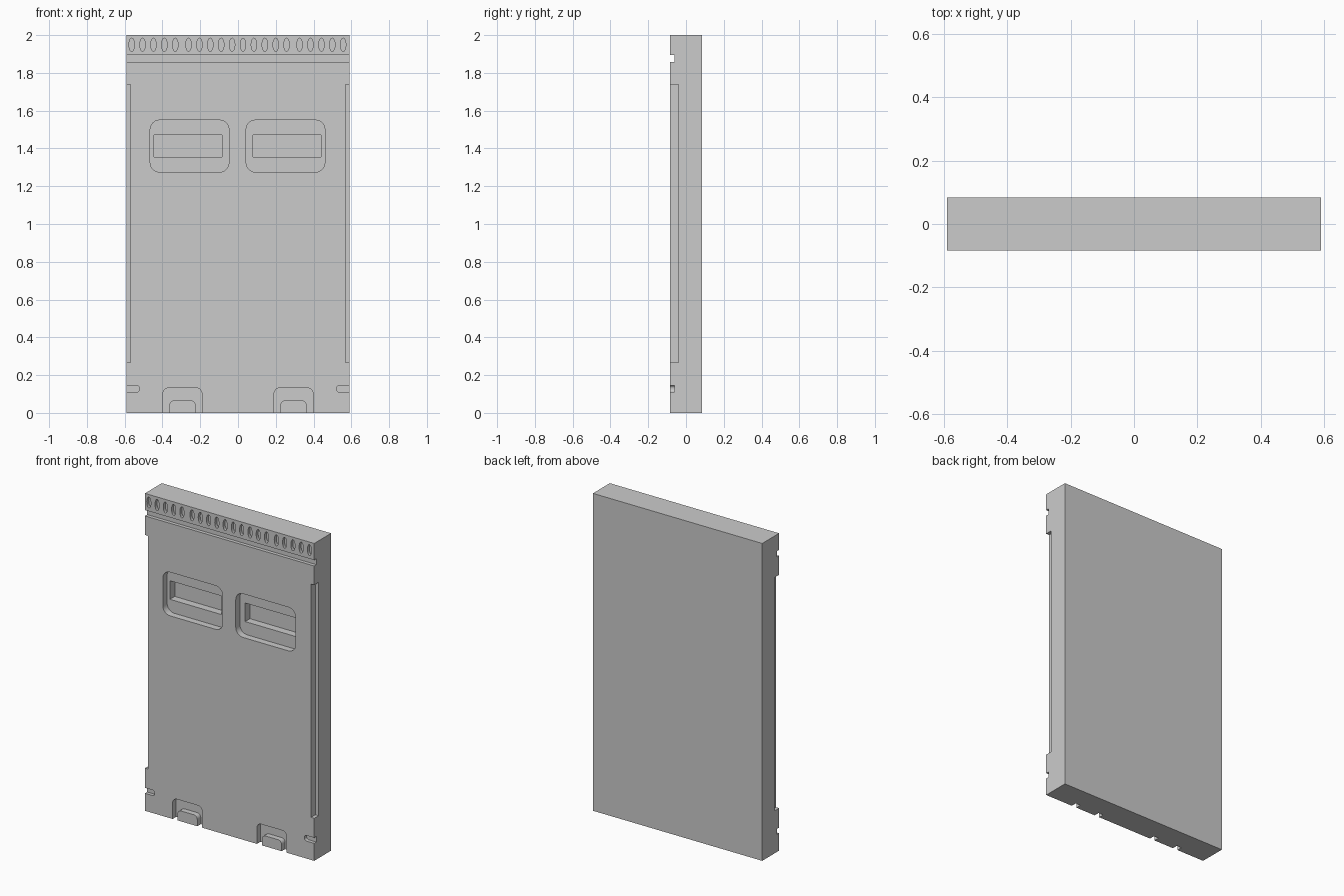
import bpy, bmesh
from math import cos, sin, pi, radians

if "Cube" in bpy.data.objects:
    bpy.data.objects.remove(bpy.data.objects["Cube"])

W, D, H = 0.59, 0.084, 2.0


def rounded(x0, x1, z0, z1, r, top_only=False, seg=6):
    """Rounded rectangle outline, counter-clockwise from the lower right."""
    pts = []
    corners = [(x1 - r, z0 + r, -90), (x1 - r, z1 - r, 0), (x0 + r, z1 - r, 90), (x0 + r, z0 + r, 180)]
    for i, (cx, cz, a) in enumerate(corners):
        if top_only and i in (0, 3):
            pts.append((x1 if i == 0 else x0, z0))
            continue
        for k in range(seg + 1):
            t = radians(a + 90 * k / seg)
            pts.append((cx + r * cos(t), cz + r * sin(t)))
    return pts


def rect(x0, x1, z0, z1):
    return [(x0, z0), (x1, z0), (x1, z1), (x0, z1)]


def prism(bm, pts, y0, y1):
    face = bm.faces.new([bm.verts.new((x, y0, z)) for x, z in pts])
    ext = bmesh.ops.extrude_face_region(bm, geom=[face])["geom"]
    bmesh.ops.translate(bm, vec=(0, y1 - y0, 0), verts=[v for v in ext if isinstance(v, bmesh.types.BMVert)])


def make_object(name, parts):
    """parts: list of (outline, y_start, y_end)"""
    bm = bmesh.new()
    for p in parts:
        prism(bm, *p)
    bmesh.ops.recalc_face_normals(bm, faces=bm.faces)
    me = bpy.data.meshes.new(name)
    bm.to_mesh(me)
    bm.free()
    ob = bpy.data.objects.new(name, me)
    bpy.context.collection.objects.link(ob)
    return ob


def cut(target, name, outlines):
    """outlines: list of (outline, depth from the front face)"""
    cutter = make_object(name, [(o, -D - 0.05, -D + d) for o, d in outlines])
    cutter.hide_render = True
    mod = target.modifiers.new(name, 'BOOLEAN')
    mod.operation, mod.solver, mod.object = 'DIFFERENCE', 'EXACT', cutter
    bpy.context.view_layer.objects.active = target
    bpy.ops.object.modifier_apply(modifier=mod.name)
    bpy.data.objects.remove(cutter)


# main slab
panel = make_object("panel", [(rect(-W, W, 0, H), -D, D)])

# row of oval dimples: groups of five, ten and five
front = []
for start, count in ((-0.563, 5), (-0.262, 10), (0.326, 5)):
    for i in range(count):
        cx = start + 0.0577 * i
        oval = [(cx + 0.0145 * cos(2 * pi * k / 16), 1.949 + 0.035 * sin(2 * pi * k / 16)) for k in range(16)]
        front.append((oval, 0.02))

# cross groove below the dimples
front.append((rect(-W - 0.1, W + 0.1, 1.858, 1.895), 0.022))

# outer window recesses
for x0, x1 in ((-0.465, -0.048), (0.043, 0.46)):
    front.append((rounded(x0, x1, 1.275, 1.55, 0.05), 0.042))

# side rebates, end slots and arched foot channels on both sides
for s in (-1, 1):
    front.append(([(s * x, z) for x, z in rect(0.568, W + 0.1, 0.268, 1.738)], 0.043))
    slot = rounded(0.522, W + 0.1, 0.11, 0.145, 0.015)
    front.append(([(s * x, z) for x, z in slot], 0.022))
    c = 0.294 * s
    outer = rounded(c - 0.103, c + 0.103, -0.1, 0.132, 0.03, True)
    inner = rounded(c - 0.069, c + 0.069, -0.1, 0.066, 0.025, True)
    front.append((outer + inner[::-1], 0.035))

cut(panel, "front_cutter", front)

# deeper inner slots in the windows
cut(panel, "window_cutter", [(rect(x0, x1, 1.355, 1.472), 0.09)
                             for x0, x1 in ((-0.445, -0.085), (0.079, 0.44))])

# smooth the curved walls, keep edges crisp
panel.select_set(True)
bpy.context.view_layer.objects.active = panel
bpy.ops.object.shade_smooth_by_angle(angle=radians(30))
